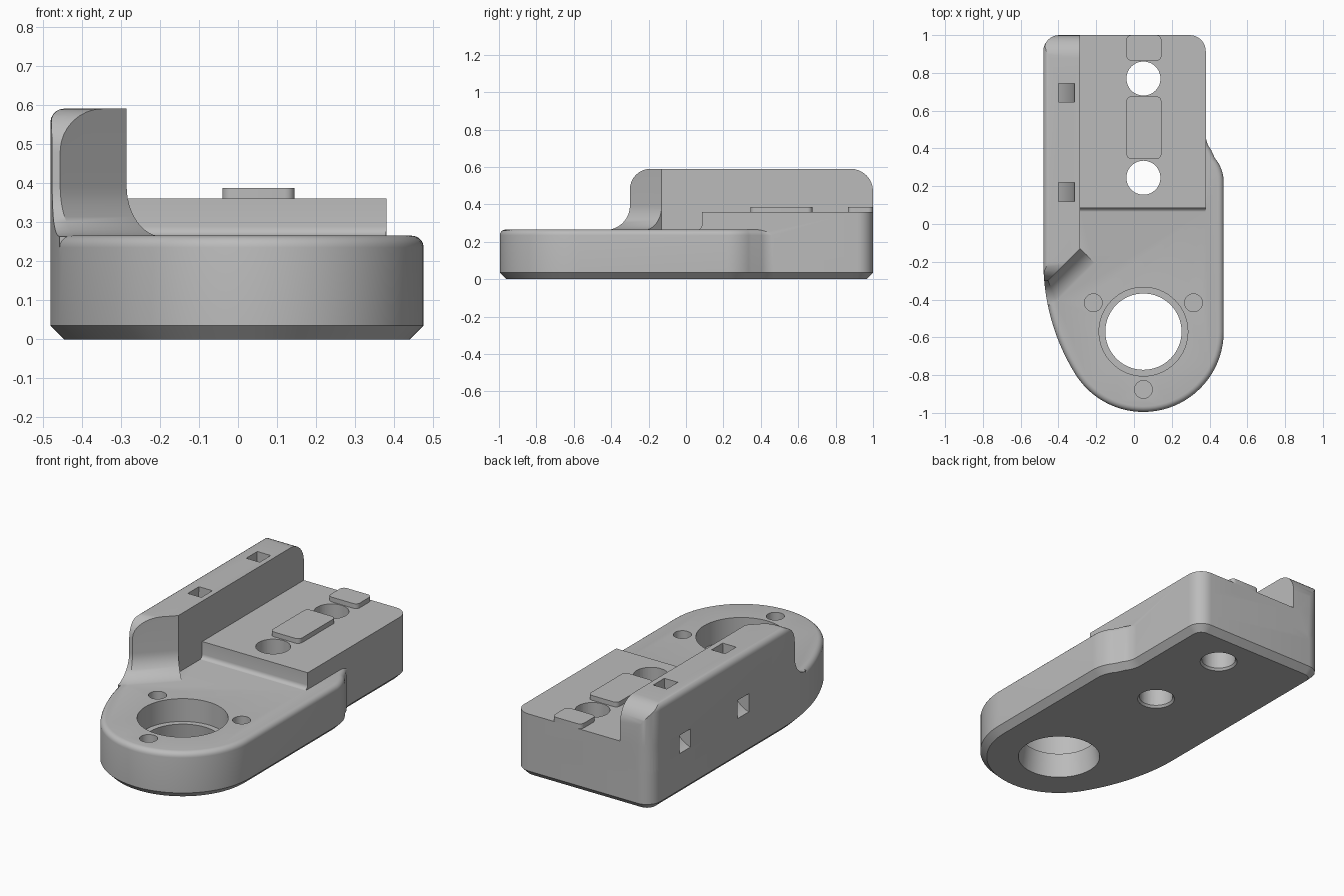
import bpy, bmesh, math
from mathutils import Vector

if "Cube" in bpy.data.objects:
    bpy.data.objects.remove(bpy.data.objects["Cube"], do_unlink=True)

grey = bpy.data.materials.new("plain_grey")
grey.use_nodes = True
COLOUR = (0.5, 0.5, 0.5, 1)
grey.diffuse_color = COLOUR
grey.node_tree.nodes["Principled BSDF"].inputs["Base Color"].default_value = COLOUR


def arc(cx, cy, rx, a0, a1, n=8, ry=None):
    ry = rx if ry is None else ry
    angles = [math.radians(a0 + (a1 - a0) * i / n) for i in range(n + 1)]
    return [(cx + rx * math.cos(a), cy + ry * math.sin(a)) for a in angles]


def prism(name, points, sweep, top_round=0, bottom_chamfer=0):
    """Closed solid made by sweeping a flat polygon along a vector."""
    bm = bmesh.new()
    face = bm.faces.new([bm.verts.new(p) for p in points])
    low = list(face.edges)
    new = bmesh.ops.extrude_face_region(bm, geom=[face], use_keep_orig=True)["geom"]
    moved = [g for g in new if isinstance(g, bmesh.types.BMVert)]
    high = [g for g in new if isinstance(g, bmesh.types.BMEdge)]
    bmesh.ops.translate(bm, verts=moved, vec=sweep)
    bmesh.ops.recalc_face_normals(bm, faces=bm.faces)
    for edges, size, segments in ((high, top_round, 5), (low, bottom_chamfer, 1)):
        if size:
            bmesh.ops.bevel(bm, geom=edges, offset=size, segments=segments,
                            profile=0.5, affect='EDGES', clamp_overlap=False)
    bmesh.ops.recalc_face_normals(bm, faces=bm.faces)
    mesh = bpy.data.meshes.new(name)
    bm.to_mesh(mesh)
    bm.free()
    mesh.materials.append(grey)
    obj = bpy.data.objects.new(name, mesh)
    bpy.context.collection.objects.link(obj)
    return obj


def slab(name, outline, z0, z1, **edges):
    return prism(name, [(x, y, z0) for x, y in outline], (0, 0, z1 - z0), **edges)


def frustum(name, x, y, z0, z1, r0, r1):
    bm = bmesh.new()
    bmesh.ops.create_cone(bm, cap_ends=True, segments=64, radius1=r0, radius2=r1, depth=z1 - z0)
    bmesh.ops.translate(bm, verts=bm.verts, vec=(x, y, (z0 + z1) / 2))
    mesh = bpy.data.meshes.new(name)
    bm.to_mesh(mesh)
    bm.free()
    mesh.materials.append(grey)
    obj = bpy.data.objects.new(name, mesh)
    bpy.context.collection.objects.link(obj)
    return obj


def combine(target, other, operation):
    """Apply a boolean and drop the second solid."""
    mod = target.modifiers.new("combine", 'BOOLEAN')
    mod.operation, mod.object, mod.solver = operation, other, 'EXACT'
    bpy.context.view_layer.objects.active = target
    bpy.ops.object.modifier_apply(modifier=mod.name)
    bpy.data.objects.remove(other, do_unlink=True)


# Plan outline of the whole body, counter-clockwise from the front tip
LEFT, RIGHT, WALL_X, SHELF, DECK, TOP = -0.48, 0.38, -0.285, 0.265, 0.36, 0.59
CORNER = 0.085
back_corners = (arc(RIGHT - CORNER, 1 - CORNER, CORNER, 0, 90)
                + arc(LEFT + CORNER, 1 - CORNER, CORNER, 90, 180))
body_outline = (arc(0.05, -0.57, 0.425, -90, 0, 20)
                + arc(0.275, 0.22, 0.2, 0, 40, 8)
                + arc(0.5, 0.47, 0.12, 220, 180, 6)
                + back_corners
                + arc(0.65, -0.2, 1.13, 180, 211.7, 14)
                + arc(0.05, -0.57, 0.425, 211.7, 270, 14)[1:-1])

body = slab("bracket_body", body_outline, 0, SHELF, top_round=0.03, bottom_chamfer=0.035)

# Raised rear deck with a small fillet along its front foot
deck = slab("rear_deck", [(LEFT, 0.085), (RIGHT, 0.085)] + back_corners, 0.1, DECK)
combine(body, deck, 'UNION')
foot = [(0.15, 0.2), (0.15, 0.29)] + arc(0.06, 0.289, 0.025, 0, -90, 5) + [(0.06, 0.2)]
combine(body, prism("deck_foot", [(WALL_X - 0.02, y, z) for y, z in foot],
                    (RIGHT - 0.001 - WALL_X + 0.02, 0, 0)), 'UNION')

# Side wall: straight run plus a diagonal front with a sweeping fillet
FILLET = 0.13
corner = Vector((WALL_X, -0.13, 0))
along = Vector((1, 1, 0)).normalized()
outward = Vector((1, -1, 0)).normalized()
wall = slab("side_wall", [(WALL_X, -0.13), (WALL_X, 1.1), (-0.6, 1.1), (-0.6, 0)], 0.2, 0.7)
sweep_profile = ([(-0.5, 0.2), (-0.5, 0.7), (0, 0.7)]
                 + arc(FILLET, SHELF + FILLET - 0.002, FILLET, 180, 270, 12) + [(FILLET, 0.2)])
front = prism("wall_front", [corner + outward * s + Vector((0, 0, z)) for s, z in sweep_profile],
              along * -0.7)
combine(wall, front, 'UNION')
side_profile = ([(1.0, 0.2)] + arc(0.88, TOP - 0.12, 0.12, 0, 90)
                + arc(-0.19, TOP - 0.11, 0.11, 90, 180)
                + arc(-0.3 - FILLET, SHELF + FILLET - 0.002, FILLET, 0, -90, 12)
                + [(-0.3 - FILLET, 0.2)])
combine(wall, prism("wall_side_shape", [(-0.7, y, z) for y, z in side_profile], (0.65, 0, 0)),
        'INTERSECT')
combine(wall, slab("wall_plan_shape", body_outline, 0.1, TOP, top_round=0.035), 'INTERSECT')
combine(body, wall, 'UNION')

# Raised pads on the deck
for y0, y1 in ((0.345, 0.675), (0.865, 1.0)):
    r, x0, x1 = 0.025, -0.04, 0.145
    pad = (arc(x1 - r, y1 - r, r, 0, 90, 5) + arc(x0 + r, y1 - r, r, 90, 180, 5)
           + arc(x0 + r, y0 + r, r, 180, 270, 5) + arc(x1 - r, y0 + r, r, 270, 360, 5))
    combine(body, slab("deck_pad", pad, 0.3, 0.387), 'UNION')

# Large stepped bore and the three blind holes around it
HX, HY = 0.05, -0.57
combine(body, frustum("bore", HX, HY, -0.02, 0.15, 0.222, 0.2), 'DIFFERENCE')
combine(body, frustum("bore_step", HX, HY, 0.135, 0.4, 0.235, 0.235), 'DIFFERENCE')
for angle in (30, 150, 270):
    a = math.radians(angle)
    combine(body, frustum("screw_hole", HX + 0.306 * math.cos(a), HY + 0.306 * math.sin(a),
                          0.14, 0.4, 0.047, 0.047), 'DIFFERENCE')

# Two mounting holes through the deck, countersunk below
for y in (0.245, 0.77):
    combine(body, frustum("mount_hole", HX, y, -0.1, 0.6, 0.09, 0.09), 'DIFFERENCE')
    combine(body, frustum("countersink", HX, y, -0.02, 0.015, 0.115, 0.088), 'DIFFERENCE')

# Curved tie channels from the wall top to its outer face
channel = (arc(-0.5, 0.6, 0.185, 0, -90, 12, ry=0.36)
           + arc(-0.5, 0.6, 0.1, -90, 0, 12, ry=0.26))
for y in (0.17, 0.695):
    combine(body, prism("tie_channel", [(x, y - 0.05, z) for x, z in channel], (0, 0.1, 0)),
            'DIFFERENCE')

bpy.ops.object.select_all(action='DESELECT')
body.select_set(True)
bpy.context.view_layer.objects.active = body
bpy.ops.object.shade_smooth_by_angle(angle=math.radians(30))
